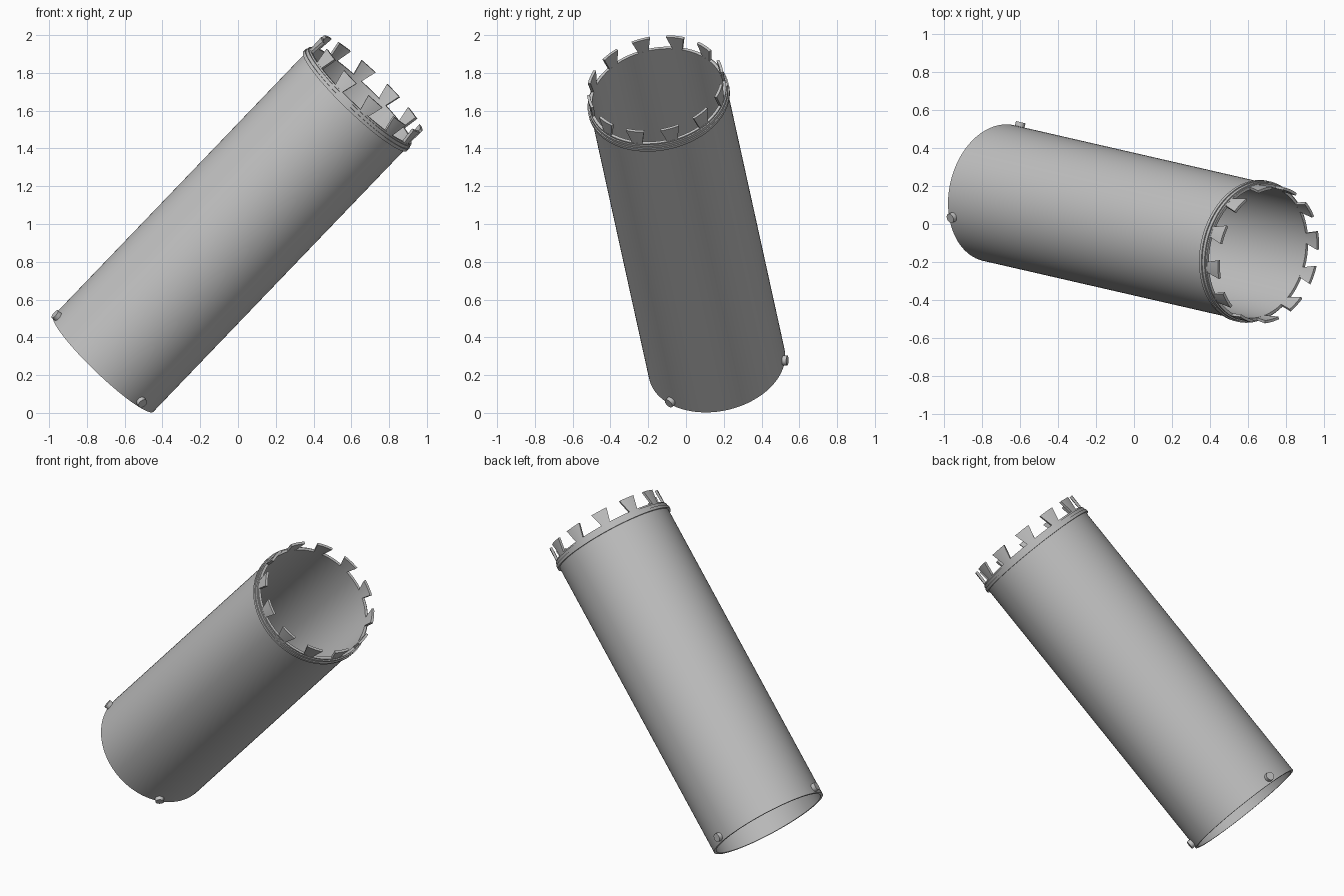
import bpy, bmesh, math
from mathutils import Matrix, Vector

cube = bpy.data.objects.get("Cube")
if cube:
    bpy.data.objects.remove(cube, do_unlink=True)

SEGMENTS = 96
LENGTH = 2.08      # lower rim to tooth tips
RIM = 1.995        # top of the collar, where the teeth start
INNER = 0.351
PHASE = math.radians(12.5)

# Tilted frame: local z runs along the tube from the lower end
axis = Vector((0.684, -0.157, 0.713)).normalized()
side = Vector((-axis.z, 0, axis.x)).normalized()
frame = Matrix((side, axis.cross(side), axis)).transposed().to_4x4()
frame = Matrix.Translation((-0.713, 0.163, 0.26)) @ frame

metal = bpy.data.materials.new("grey metal")
metal.use_nodes = True
grey = (0.53, 0.53, 0.53, 1)
metal.diffuse_color = grey
metal.node_tree.nodes["Principled BSDF"].inputs["Base Color"].default_value = grey


def polar(radius, angle, z):
    return (radius * math.cos(angle), radius * math.sin(angle), z)


def finish(name, bm):
    bmesh.ops.recalc_face_normals(bm, faces=bm.faces)
    mesh = bpy.data.meshes.new(name)
    bm.to_mesh(mesh)
    bm.free()
    mesh.materials.append(metal)
    obj = bpy.data.objects.new(name, mesh)
    bpy.context.collection.objects.link(obj)
    obj.matrix_world = frame
    bpy.ops.object.select_all(action="DESELECT")
    obj.select_set(True)
    bpy.context.view_layer.objects.active = obj
    bpy.ops.object.shade_smooth_by_angle(angle=math.radians(30))
    return obj


def skin(bm, loops, closed):
    """Bridge equal cross-sections; cap the ends of an open run."""
    rings = [[bm.verts.new(p) for p in loop] for loop in loops]
    count = len(rings[0])
    for i in range(len(rings) if closed else len(rings) - 1):
        a, b = rings[i], rings[(i + 1) % len(rings)]
        for j in range(count):
            k = (j + 1) % count
            bm.faces.new((a[j], a[k], b[k], b[j]))
    if not closed:
        bm.faces.new(rings[0])
        bm.faces.new(rings[-1])


def lathe(name, profile):
    bm = bmesh.new()
    skin(bm, [[polar(r, math.tau * i / SEGMENTS, z) for r, z in profile]
              for i in range(SEGMENTS)], True)
    return finish(name, bm)


# Open tube with a thin wall
lathe("tube_wall", [(INNER, 0), (0.367, 0), (0.367, RIM), (INNER, RIM)])

# Stepped collar near the upper end
lathe("collar_lower_ring", [(0.36, 1.95), (0.380, 1.95), (0.380, 1.968), (0.36, 1.968)])
lathe("collar_upper_ring", [(0.36, 1.968), (0.374, 1.968), (0.374, 1.986), (0.36, 1.986)])

# Twelve dovetail teeth, wider at the tip than at the root
bm = bmesh.new()
for n in range(12):
    centre = PHASE + math.tau * n / 12
    sections = []
    for step in range(-3, 4):
        root = centre + math.radians(4.5) * step / 3
        tip = centre + math.radians(8) * step / 3
        sections.append([polar(INNER, root, RIM), polar(0.366, root, RIM),
                         polar(0.366, tip, LENGTH), polar(INNER, tip, LENGTH)])
    skin(bm, sections, False)
finish("rim_teeth", bm)

# Three round pins near the lower end
bm = bmesh.new()
for n in range(3):
    angle = math.radians(19.5) + math.tau * n / 3
    place = (Matrix.Rotation(angle, 4, "Z") @ Matrix.Translation((0.375, 0, 0.033))
             @ Matrix.Rotation(math.pi / 2, 4, "Y"))
    bmesh.ops.create_cone(bm, cap_ends=True, segments=24, radius1=0.026,
                          radius2=0.026, depth=0.03, matrix=place)
finish("locking_pins", bm)
